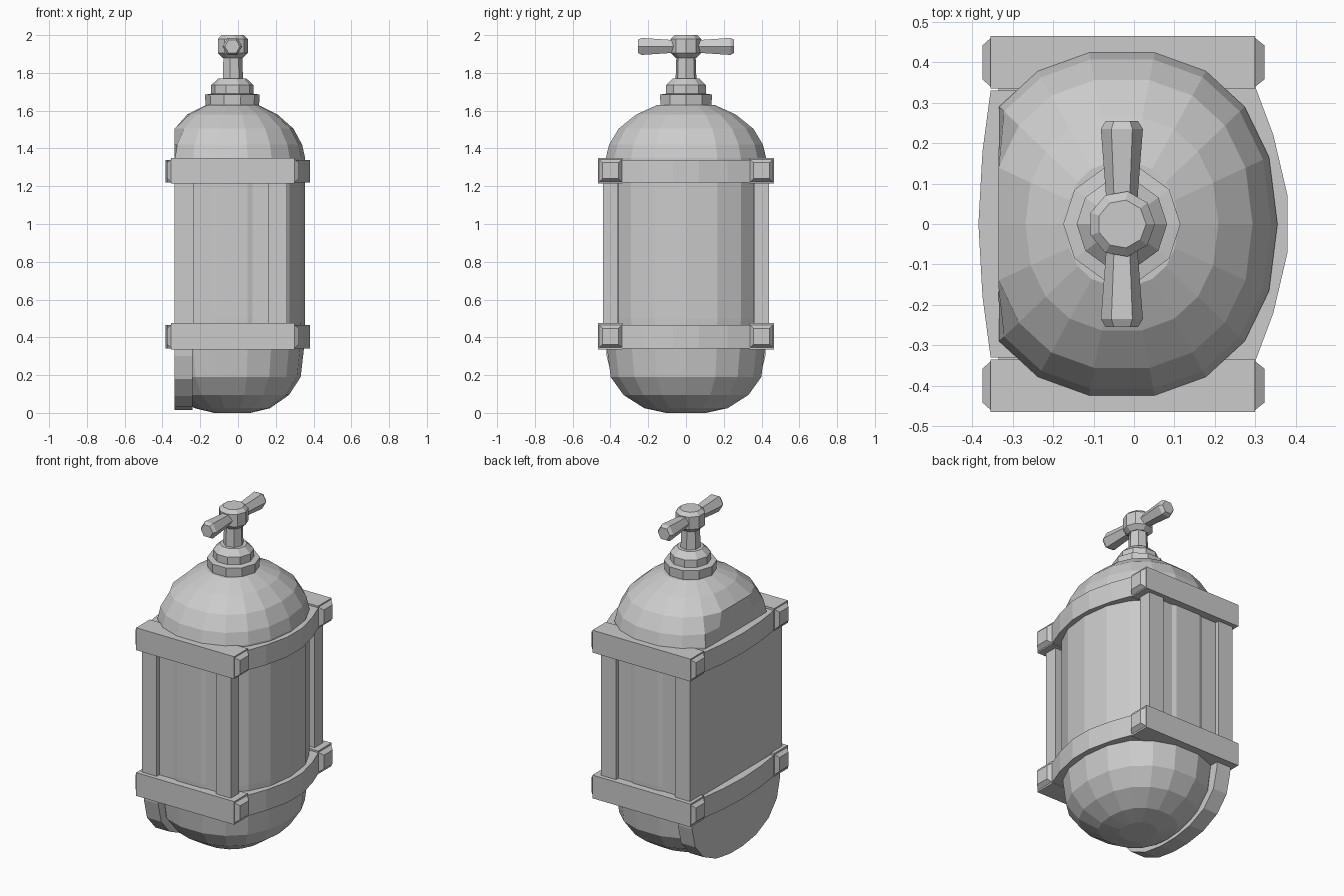
import bpy, bmesh, math

if "Cube" in bpy.data.objects:
    bpy.data.objects.remove(bpy.data.objects["Cube"])

CX, BACK = -0.03, -0.335   # tank axis and flat rear plane


def make(name, verts, faces):
    me = bpy.data.meshes.new(name)
    bm = bmesh.new()
    vs = [bm.verts.new(v) for v in verts]
    for f in faces:
        bm.faces.new([vs[i] for i in f])
    bmesh.ops.recalc_face_normals(bm, faces=bm.faces)
    bm.to_mesh(me)
    bm.free()
    ob = bpy.data.objects.new(name, me)
    bpy.context.collection.objects.link(ob)
    return ob


def loft(name, rings):
    """Skin equal-length rings and cap both ends."""
    n = len(rings[0])
    verts = [v for r in rings for v in r]
    faces = [(k*n + i, k*n + (i+1) % n, (k+1)*n + (i+1) % n, (k+1)*n + i)
             for k in range(len(rings) - 1) for i in range(n)]
    faces += [tuple(range(n)), tuple(range((len(rings)-1)*n, len(rings)*n))]
    return make(name, verts, faces)


def box(name, x0, x1, y0, y1, z0, z1):
    return loft(name, [[(x0, y0, z), (x1, y0, z), (x1, y1, z), (x0, y1, z)]
                       for z in (z0, z1)])


def turned(name, profile, n=9):
    return loft(name, [[(CX + r*math.cos(2*math.pi*i/n), r*math.sin(2*math.pi*i/n), z)
                        for i in range(n)] for r, z in profile])


# Tank: capsule with a slightly squared oval section, cut flat at the rear
def oval(f, z, n=18, p=2/2.25):
    ring = []
    for i in range(n):
        a = 2*math.pi*i/n
        c, s = math.cos(a), math.sin(a)
        x = CX + 0.385*f*math.copysign(abs(c)**p, c)
        ring.append((max(x, BACK), 0.43*f*math.copysign(abs(s)**p, s), z))
    return ring


tank_profile = [(0.25, 0.0), (0.52, 0.025), (0.78, 0.095), (0.94, 0.19), (0.985, 0.34),
                (1.0, 0.5), (1.0, 1.2), (1.0, 1.35), (0.96, 1.42), (0.84, 1.505),
                (0.62, 1.58), (0.36, 1.63)]
loft("tank", [oval(f, z) for f, z in tank_profile])

# Rear plate with a rounded lower edge
half = [(0.425, 0.42), (0.42, 0.30), (0.39, 0.18), (0.31, 0.09), (0.19, 0.035), (0.06, 0.015)]
outline = half + [(-y, z) for y, z in reversed(half)]
loft("rear_plate", [[(x, y, z) for y, z in outline] for x in (BACK, -0.24)])

# Case around the tank with corner posts
box("case", BACK, 0.20, -0.415, 0.415, 0.40, 1.30)
for side in (-1, 1):
    ya, yb = sorted((side*0.36, side*0.44))
    box("rear_post", BACK, -0.235, ya, yb, 0.40, 1.30)
    box("front_post", 0.16, 0.26, ya, yb, 0.40, 1.30)

# Two clamping bands: bowed strap, end bars and bolts
right = [(0.30, -0.34), (0.345, -0.22), (0.38, -0.07), (0.38, 0.07), (0.345, 0.22), (0.30, 0.34)]
left = [(-0.355, 0.33), (-0.375, 0.18), (-0.385, 0), (-0.375, -0.18), (-0.355, -0.33)]
for level, (z0, z1) in {"lower": (0.335, 0.475), "upper": (1.215, 1.35)}.items():
    loft(level + "_strap", [[(x, y, z) for x, y in right + left]
                            for z in (z0 + 0.005, z1 - 0.01)])
    zm = (z0 + z1)/2
    for side in (-1, 1):
        ya, yb = sorted((side*0.335, side*0.465))
        box(level + "_bar", -0.355, 0.30, ya, yb, z0, z1)
        for x, tip in ((0.30, 0.323), (-0.355, -0.375)):
            loft(level + "_bolt", [[(px, side*0.40 + a*h, zm + b*h)
                                    for a, b in ((-1, -1), (1, -1), (1, 1), (-1, 1))]
                                   for px, h in ((x - (tip - x), 0.06), (x, 0.06), (tip, 0.042))])

# Valve collar, stem and hub
turned("collar", [(0.14, 1.60), (0.145, 1.685), (0.112, 1.69), (0.112, 1.735),
                  (0.075, 1.77)], 10)
turned("stem", [(0.057, 1.75), (0.052, 1.90)], 7)
turned("hub", [(0.055, 1.88), (0.082, 1.905), (0.082, 1.98), (0.06, 2.0)], 9)

# Handle arms flaring outward from the hub
for side in (-1, 1):
    loft("handle_arm", [[(CX + r*math.cos(math.pi*i/3), side*y, 1.94 + r*math.sin(math.pi*i/3))
                         for i in range(6)]
                        for y, r in ((0.04, 0.038), (0.08, 0.040), (0.235, 0.052), (0.255, 0.040))])
